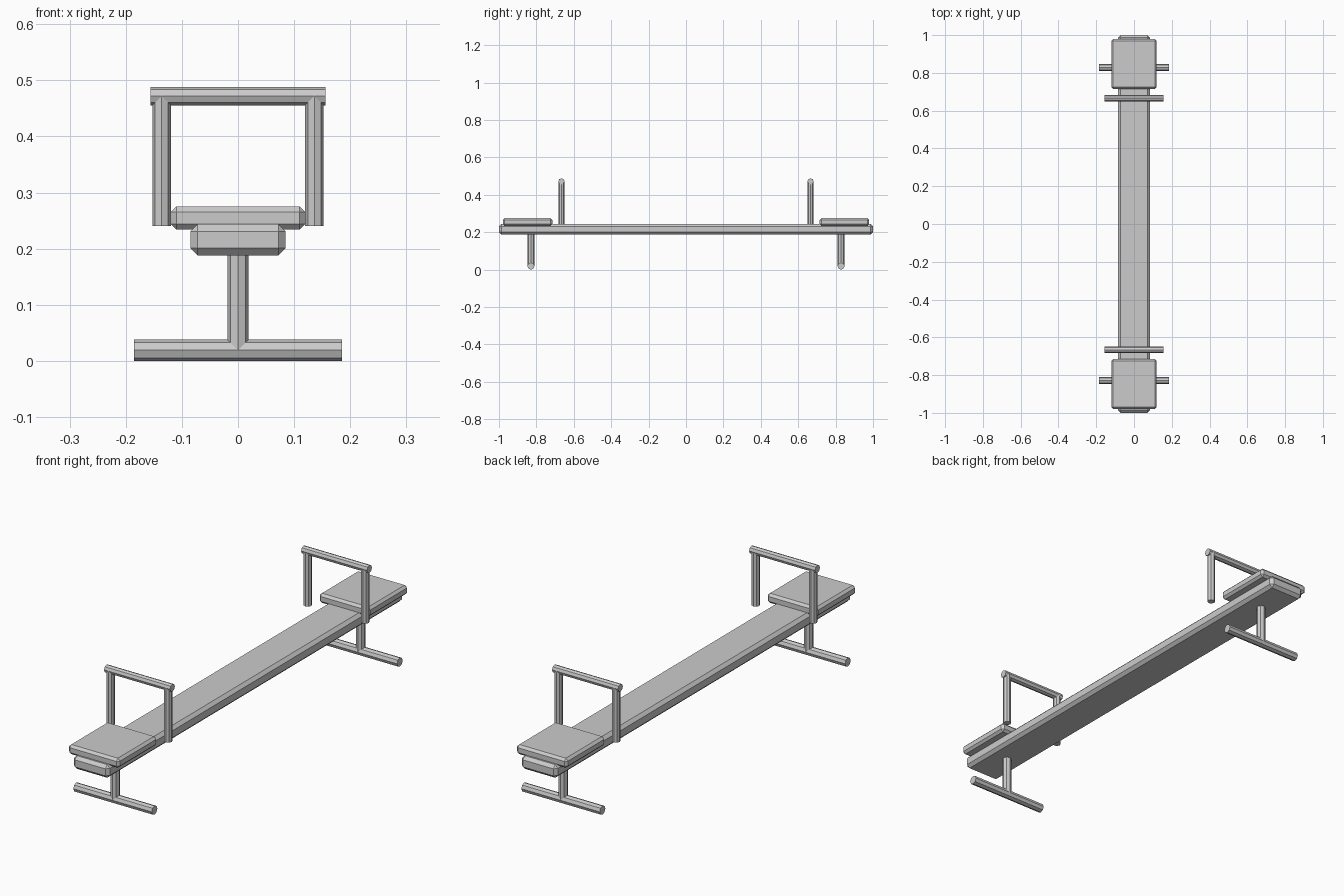
import bpy
import math

cube = bpy.data.objects.get("Cube")
if cube:
    bpy.data.objects.remove(cube, do_unlink=True)

# One plain grey for everything
grey = bpy.data.materials.new("plain_grey")
grey.use_nodes = True
colour = (0.6, 0.6, 0.6, 1)
grey.diffuse_color = colour
grey.node_tree.nodes["Principled BSDF"].inputs["Base Color"].default_value = colour


def board(name, centre, size, chamfer):
    """Box with one-segment chamfered edges."""
    bpy.ops.mesh.primitive_cube_add(size=1, location=centre)
    ob = bpy.context.object
    ob.name = name
    ob.scale = size
    bpy.ops.object.transform_apply(location=False, rotation=False, scale=True)
    bevel = ob.modifiers.new("chamfer", 'BEVEL')
    bevel.width = chamfer
    bevel.segments = 1
    ob.data.materials.append(grey)


def tube(name, centre, radius, length, along_x=False):
    """Eight-sided flat-shaded tube, upright or along x."""
    turn = math.pi / 2 if along_x else 0
    bpy.ops.mesh.primitive_cylinder_add(
        vertices=8, radius=radius, depth=length,
        location=centre, rotation=(0, turn, 0))
    ob = bpy.context.object
    ob.name = name
    ob.data.materials.append(grey)


# Long plank
board("plank", (0, 0, 0.216), (0.17, 2, 0.056), 0.013)

# Seat, handle and foot at each end
for end, side in (("front", -1), ("back", 1)):
    board(end + "_seat", (0, side * 0.847, 0.2545), (0.24, 0.265, 0.041), 0.01)

    # Handle
    handle_y = side * 0.666
    for hand, x in (("right", -0.136), ("left", 0.136)):
        tube(f"{end}_{hand}_handle_post", (x, handle_y, 0.356), 0.0165, 0.232)
    tube(end + "_handle_bar", (0, handle_y, 0.472), 0.0165, 0.312, True)

    # Foot
    foot_y = side * 0.829
    tube(end + "_foot_stem", (0, foot_y, 0.107), 0.019, 0.176)
    tube(end + "_foot_bar", (0, foot_y, 0.019), 0.019, 0.371, True)
